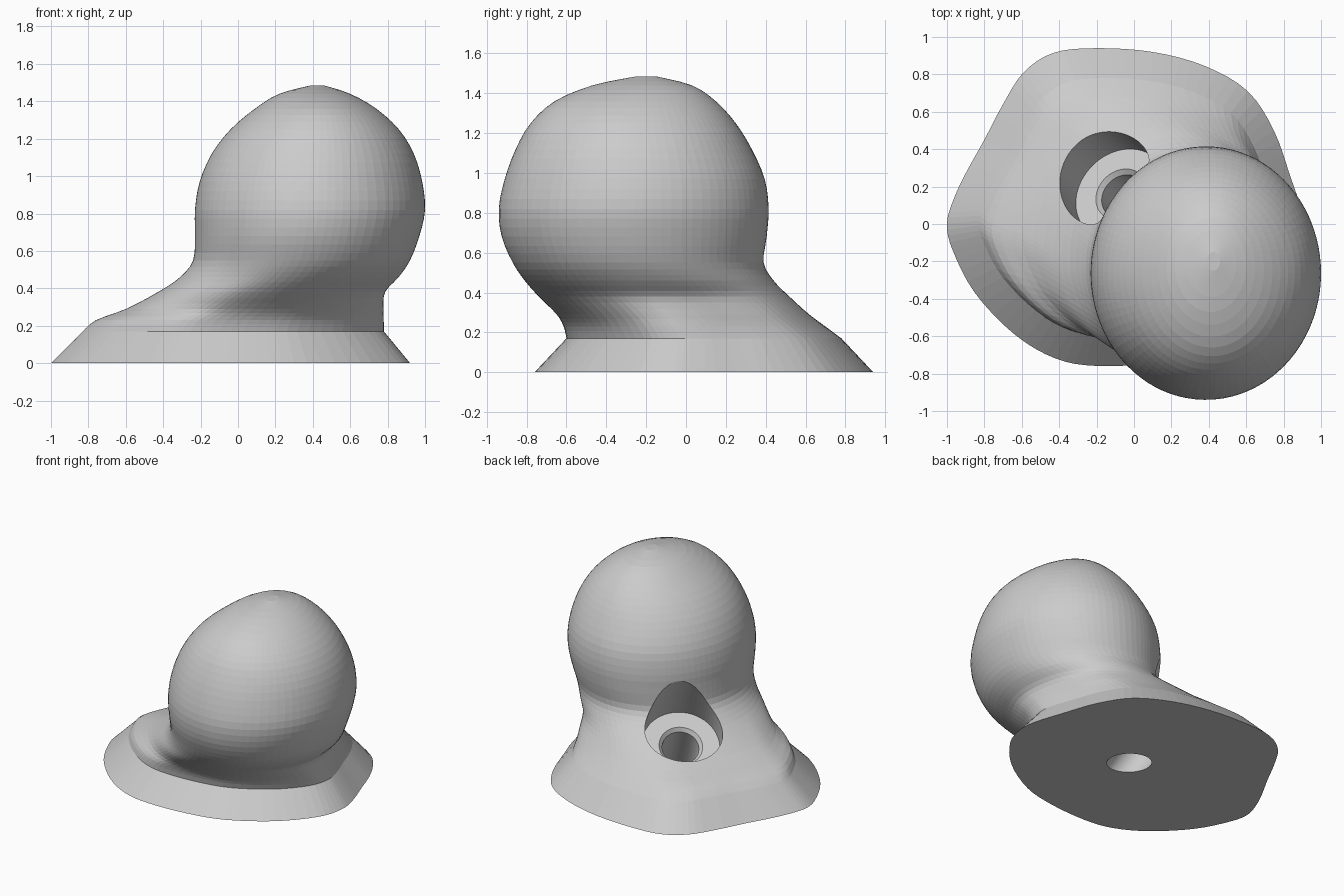
import bpy, bmesh, math
from mathutils import Vector

if "Cube" in bpy.data.objects:
    bpy.data.objects.remove(bpy.data.objects["Cube"])

# Footprint outline of the base, seen from above
OUTLINE = [(-1, 0), (-.965, .13), (-.9, .27), (-.8, .45), (-.7, .64), (-.59, .81), (-.43, .915),
           (-.2, .94), (.1, .92), (.38, .845), (.61, .71), (.75, .5), (.84, .25), (.905, .05),
           (.92, -.1), (.86, -.28), (.66, -.505), (.37, -.68), (.1, -.745), (-.2, -.76),
           (-.42, -.72), (-.64, -.59), (-.85, -.37), (-.97, -.14)]

# Horizontal sections: z, x min, x max, y min, y max, roundness (0 footprint, 1 ellipse)
SECTIONS = [(0, -1, .92, -.76, .94, 0), (.17, -.83, .78, -.60, .78, 0),
            (.23, -.76, .78, -.615, .70, .08), (.29, -.6, .78, -.65, .62, .3),
            (.38, -.43, .79, -.74, .52, .7), (.46, -.31, .86, -.81, .44, .95),
            (.55, -.24, .92, -.87, .39, 1), (.68, -.23, .97, -.925, .405, 1),
            (.82, -.23, 1, -.94, .415, 1), (.97, -.205, .985, -.91, .395, 1),
            (1.12, -.14, .94, -.855, .33, 1), (1.25, -.04, .86, -.78, .25, 1),
            (1.36, .09, .74, -.66, .15, 1), (1.44, .22, .60, -.47, .03, 1),
            (1.485, .39, .46, -.25, -.15, 1)]


def spline(a, b, c, d, t):
    return [.5 * (2 * q + (r - p) * t + (2 * p - 5 * q + 4 * r - s) * t * t
                  + (3 * q - p - 3 * r + s) * t ** 3) for p, q, r, s in zip(a, b, c, d)]


n = len(OUTLINE)
smooth = [spline(*(OUTLINE[(i + k) % n] for k in (-1, 0, 1, 2)), j / 4)
          for i in range(n) for j in range(4)]
xs, ys = [p[0] for p in smooth], [p[1] for p in smooth]
bounds = (min(xs), max(xs), min(ys), max(ys))


def section_points(s):
    z, x0, x1, y0, y1, w = s
    w = max(0, min(1, w))
    pts = []
    for x, y in smooth:
        u = 2 * (x - bounds[0]) / (bounds[1] - bounds[0]) - 1
        v = 2 * (y - bounds[2]) / (bounds[3] - bounds[2]) - 1
        length = math.hypot(u, v)
        u, v = u + (u / length - u) * w, v + (v / length - v) * w
        pts.append((x0 + (u + 1) / 2 * (x1 - x0), y0 + (v + 1) / 2 * (y1 - y0), z))
    return pts


# Straight skirt below the rim, splined body above it
levels = [SECTIONS[0]]
body = SECTIONS[1:]
for i in range(len(body) - 1):
    around = [body[max(0, min(len(body) - 1, i + k))] for k in (-1, 0, 1, 2)]
    levels += [spline(*around, t / 3) for t in range(3)]
levels.append(body[-1])

# Knob and base as one lofted skin
bm = bmesh.new()
rings = [[bm.verts.new(p) for p in section_points(s)] for s in levels]
m = len(smooth)
for low, high in zip(rings, rings[1:]):
    for i in range(m):
        j = (i + 1) % m
        bm.faces.new((low[i], low[j], high[j], high[i]))
bm.faces.new(rings[0][::-1])
bm.faces.new(rings[-1])
bmesh.ops.recalc_face_normals(bm, faces=bm.faces)
mesh = bpy.data.meshes.new("knob_on_base")
bm.to_mesh(mesh)
bm.free()
knob = bpy.data.objects.new("knob_on_base", mesh)
bpy.context.collection.objects.link(knob)

# Tilted bolt hole: stepped cutter turned around its axis (radius, height along axis)
steps = [(.125, -.3), (.125, .305), (.148, .33), (.265, .33), (.265, 1.0)]
sides = 64
cut = bmesh.new()
loops = [[cut.verts.new((r * math.cos(2 * math.pi * i / sides),
                         r * math.sin(2 * math.pi * i / sides), h)) for i in range(sides)]
         for r, h in steps]
for low, high in zip(loops, loops[1:]):
    for i in range(sides):
        j = (i + 1) % sides
        cut.faces.new((low[i], low[j], high[j], high[i]))
cut.faces.new(loops[0][::-1])
cut.faces.new(loops[-1])
bmesh.ops.recalc_face_normals(cut, faces=cut.faces)
cut_mesh = bpy.data.meshes.new("bolt_hole_cutter")
cut.to_mesh(cut_mesh)
cut.free()
cutter = bpy.data.objects.new("bolt_hole_cutter", cut_mesh)
bpy.context.collection.objects.link(cutter)
tilt = math.radians(35)
axis = Vector((-math.sin(tilt) * .707, math.sin(tilt) * .707, math.cos(tilt)))
cutter.rotation_euler = axis.to_track_quat('Z', 'Y').to_euler()
cutter.location = (.065, .025, 0)
cutter.hide_render = True

hole = knob.modifiers.new("bolt_hole", 'BOOLEAN')
hole.operation = 'DIFFERENCE'
hole.solver = 'EXACT'
hole.object = cutter
bpy.context.view_layer.objects.active = knob
knob.select_set(True)
bpy.ops.object.modifier_apply(modifier="bolt_hole")
bpy.data.objects.remove(cutter)
